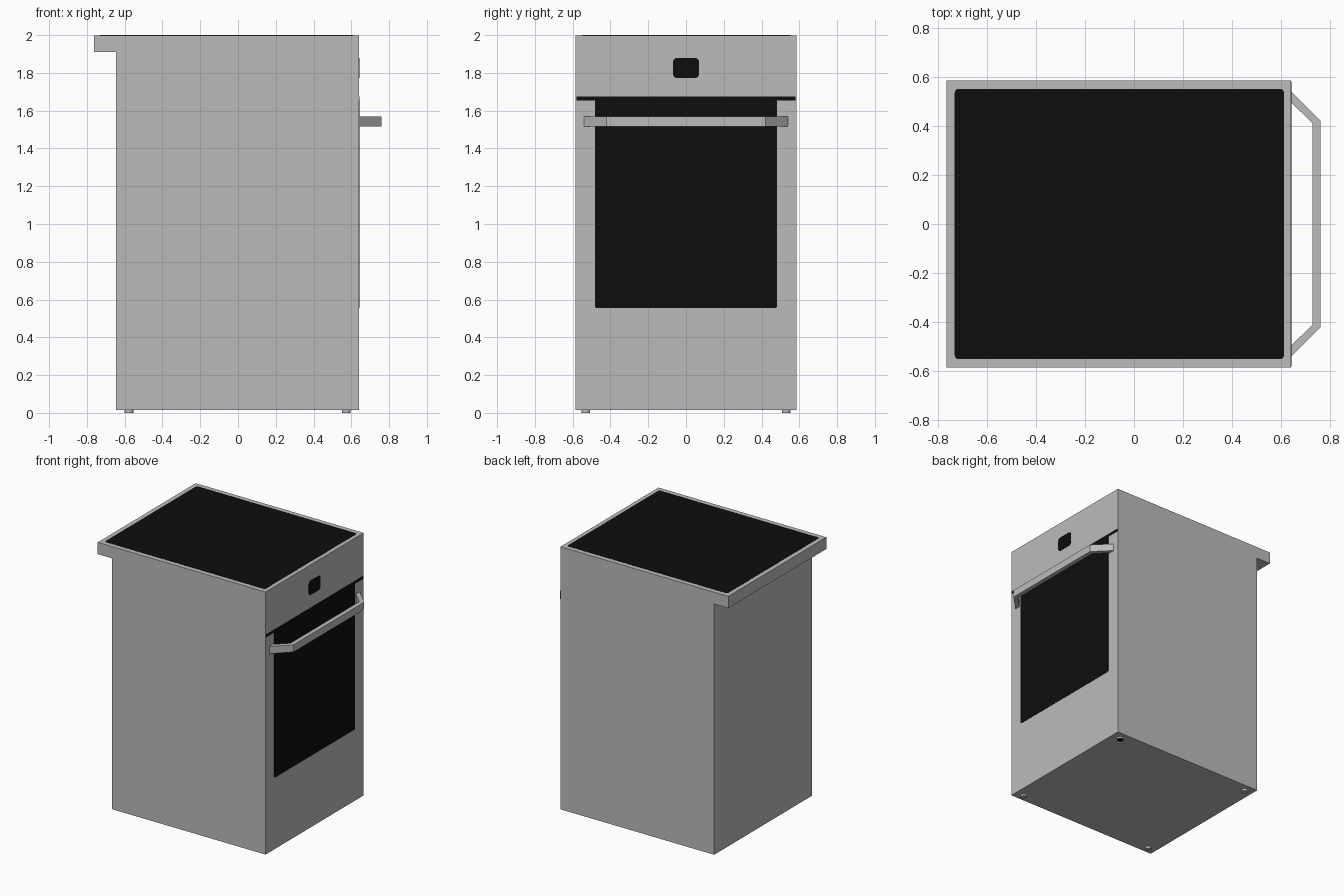
import bpy, bmesh, math
from mathutils import Vector

if "Cube" in bpy.data.objects:
    bpy.data.objects.remove(bpy.data.objects["Cube"])


def material(name, value):
    m = bpy.data.materials.new(name)
    m.diffuse_color = (value, value, value, 1)
    m.use_nodes = True
    m.node_tree.nodes["Principled BSDF"].inputs["Base Color"].default_value = m.diffuse_color
    return m


GREY = material("brushed_grey", 0.5)
BLACK = material("black_glass", 0.004)


def prism(name, points, depth, mat):
    """Extrude a closed outline of 3D points along the depth vector."""
    bm = bmesh.new()
    face = bm.faces.new([bm.verts.new(p) for p in points])
    ext = bmesh.ops.extrude_face_region(bm, geom=[face])
    verts = [g for g in ext["geom"] if isinstance(g, bmesh.types.BMVert)]
    bmesh.ops.translate(bm, verts=verts, vec=Vector(depth))
    bmesh.ops.recalc_face_normals(bm, faces=bm.faces)
    mesh = bpy.data.meshes.new(name)
    bm.to_mesh(mesh)
    bm.free()
    mesh.materials.append(mat)
    obj = bpy.data.objects.new(name, mesh)
    bpy.context.collection.objects.link(obj)
    return obj


def rounded(u0, u1, v0, v1, r, steps=4):
    """Rectangle outline with rounded corners."""
    corners = [(u1 - r, v1 - r), (u0 + r, v1 - r), (u0 + r, v0 + r), (u1 - r, v0 + r)]
    pts = []
    for i, (cu, cv) in enumerate(corners):
        for s in range(steps + 1):
            a = math.pi / 2 * (i + s / steps)
            pts.append((cu + r * math.cos(a), cv + r * math.sin(a)))
    return pts


HALF_Y, FRONT, TOP = 0.585, 0.64, 1.999

# Cabinet with the worktop lip overhanging at the rear
profile = [(-0.645, 0.015), (FRONT, 0.015), (FRONT, TOP),
           (-0.763, TOP), (-0.763, 1.91), (-0.645, 1.91)]
prism("cabinet", [(x, -HALF_Y, z) for x, z in profile], (0, 2 * HALF_Y, 0), GREY)

# Glass hob
prism("hob_glass", [(x, y, TOP) for x, y in rounded(-0.73, 0.61, -0.55, 0.55, 0.015)],
      (0, 0, 0.001), BLACK)

# Dark plates on the door side: window, gap above the door, display
plates = {
    "door_window": (-0.482, 0.482, 0.555, 1.655, 0.01),
    "door_gap": (-0.58, 0.58, 1.655, 1.675, 0.002),
    "clock_display": (-0.07, 0.07, 1.772, 1.88, 0.025),
}
for name, dims in plates.items():
    prism(name, [(FRONT, y, z) for y, z in rounded(*dims)], (0.002, 0, 0), BLACK)

# Door handle: flat bar with angled ends
half = [(FRONT, 0.495), (0.727, 0.41), (0.76, 0.42), (FRONT, 0.54)]
outer = [half[3], half[2]]
inner = [half[1], half[0]]
outline = (outer + [(x, -y) for x, y in reversed(outer)]
           + [(x, -y) for x, y in reversed(inner)] + inner)
prism("door_handle", [(x, y, 1.515) for x, y in outline], (0, 0, 0.055), GREY)

# Four short round feet, one with a dark underside
for fx, sx in (("rear", -0.577), ("front", 0.573)):
    for fy, sy in (("left", -0.53), ("right", 0.53)):
        ring = [(sx + 0.023 * math.cos(math.tau * i / 16),
                 sy + 0.023 * math.sin(math.tau * i / 16), 0) for i in range(16)]
        foot = prism(f"foot_{fx}_{fy}", ring, (0, 0, 0.015), GREY)
        if (fx, fy) == ("front", "right"):
            foot.data.materials.append(BLACK)
            for p in foot.data.polygons:
                p.material_index = int(p.normal.z < -0.9)
